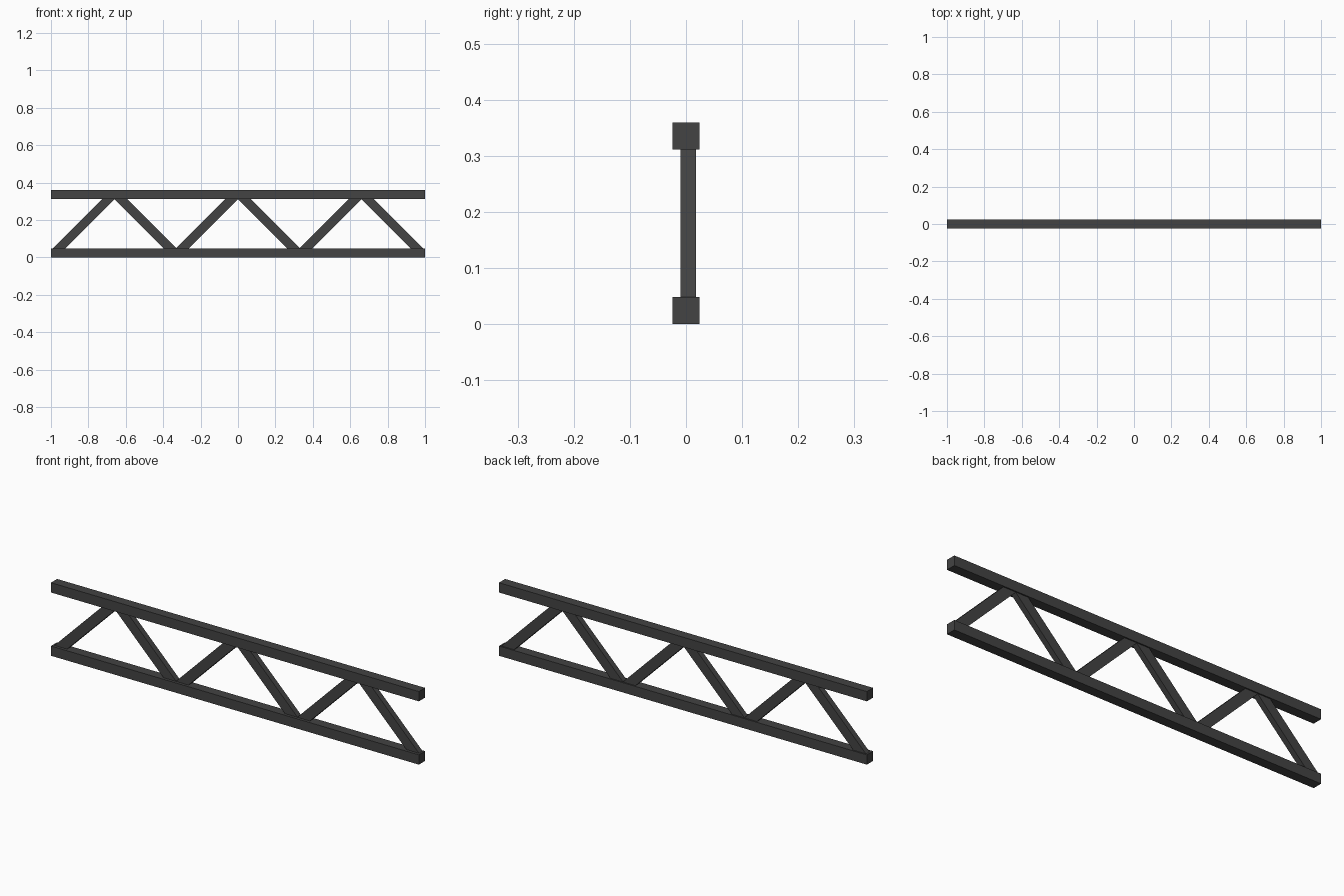
import bpy
import bmesh

cube = bpy.data.objects.get("Cube")
if cube:
    bpy.data.objects.remove(cube, do_unlink=True)

CHORD = 0.048            # square chord section
HEIGHT = 0.359           # overall truss height
PANEL = 0.33             # horizontal spacing of the braces
BRACE_W = 0.069          # brace width measured along the chord
BRACE_Y = (-0.01, 0.018)

steel = bpy.data.materials.new("dark grey steel")
steel.use_nodes = True
colour = (0.056, 0.056, 0.056, 1)
steel.diffuse_color = colour
steel.node_tree.nodes["Principled BSDF"].inputs["Base Color"].default_value = colour


def bar(name, outline, y0, y1):
    """Extrude an x-z outline from y0 to y1."""
    bm = bmesh.new()
    face = bm.faces.new([bm.verts.new((x, y0, z)) for x, z in outline])
    new = bmesh.ops.extrude_face_region(bm, geom=[face])["geom"]
    moved = [v for v in new if isinstance(v, bmesh.types.BMVert)]
    bmesh.ops.translate(bm, verts=moved, vec=(0, y1 - y0, 0))
    bmesh.ops.recalc_face_normals(bm, faces=bm.faces)
    mesh = bpy.data.meshes.new(name)
    bm.to_mesh(mesh)
    bm.free()
    mesh.materials.append(steel)
    obj = bpy.data.objects.new(name, mesh)
    bpy.context.collection.objects.link(obj)


# Top and bottom chords
for name, z in (("bottom_chord", 0), ("top_chord", HEIGHT - CHORD)):
    bar(name, [(-1, z), (1, z), (1, z + CHORD), (-1, z + CHORD)],
        -CHORD / 2, CHORD / 2)

# Zigzag braces at 45 degrees, cut flush with the chords
low, high = CHORD, HEIGHT - CHORD
run = (high - low) / 2
half = BRACE_W / 2
for i in range(6):
    centre = (i - 2.5) * PANEL
    lean = run if i % 2 == 0 else -run
    foot, head = centre - lean, centre + lean
    bar(f"diagonal_brace_{i + 1}",
        [(foot - half, low), (foot + half, low),
         (head + half, high), (head - half, high)], *BRACE_Y)
